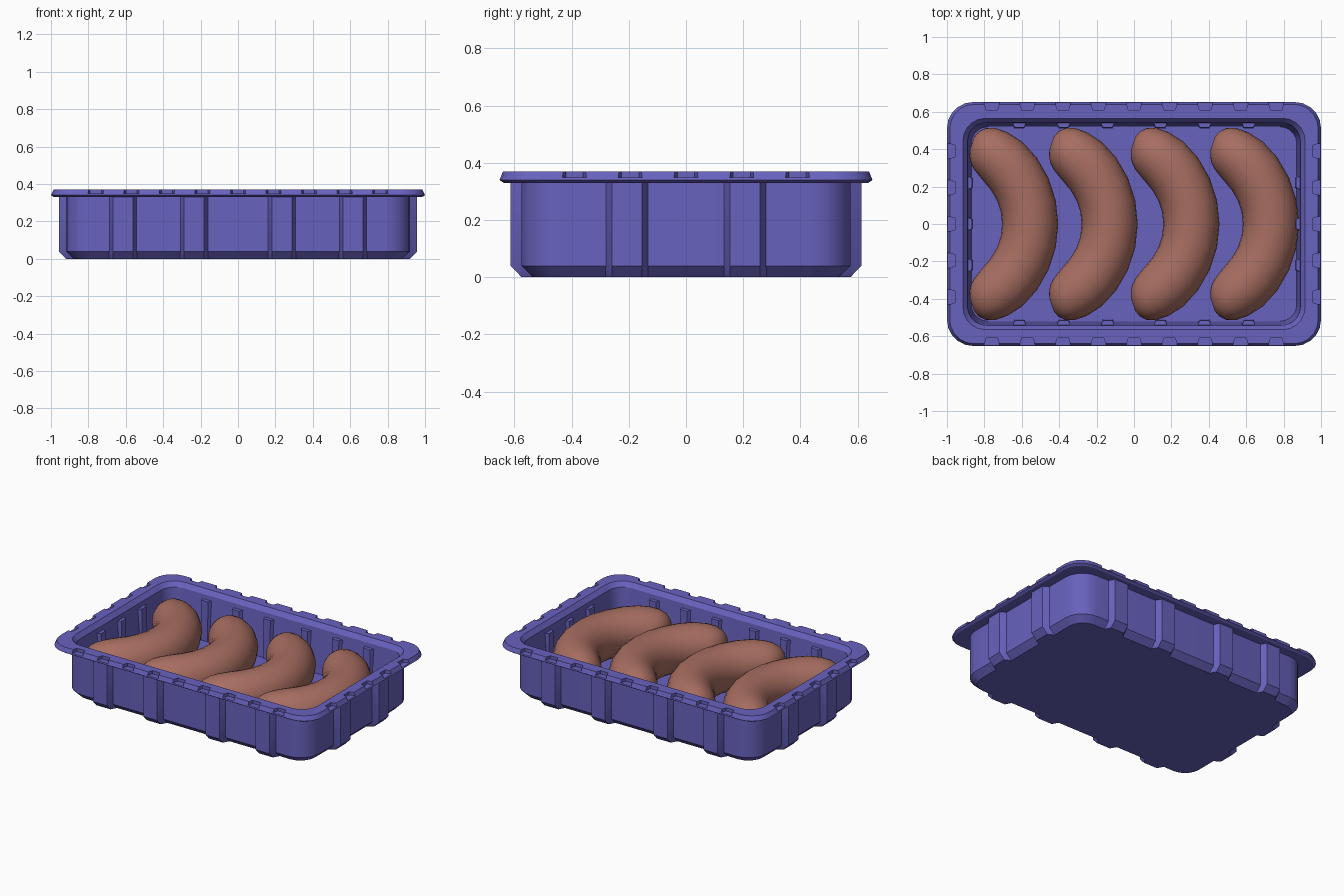
import bpy, bmesh, math
from mathutils import Vector, Matrix

if "Cube" in bpy.data.objects:
    bpy.data.objects.remove(bpy.data.objects["Cube"])


def material(name, rgb):
    m = bpy.data.materials.new(name)
    m.diffuse_color = (*rgb, 1)
    m.use_nodes = True
    m.node_tree.nodes["Principled BSDF"].inputs["Base Color"].default_value = m.diffuse_color
    return m


violet = material("violet plastic", (0.138, 0.122, 0.515))
brown = material("sausage brown", (0.39, 0.155, 0.12))


def finish(bm, name, mat, angle=30):
    bmesh.ops.recalc_face_normals(bm, faces=bm.faces)
    me = bpy.data.meshes.new(name)
    bm.to_mesh(me)
    bm.free()
    me.materials.append(mat)
    ob = bpy.data.objects.new(name, me)
    bpy.context.collection.objects.link(ob)
    smooth(ob, angle)
    return ob


def smooth(ob, angle):
    bpy.ops.object.select_all(action='DESELECT')
    ob.select_set(True)
    bpy.context.view_layer.objects.active = ob
    bpy.ops.object.shade_smooth_by_angle(angle=math.radians(angle))


def loft(bm, rings):
    # skin a list of closed rings and cap both ends
    vs = [[bm.verts.new(p) for p in r] for r in rings]
    for a, b in zip(vs, vs[1:]):
        n = len(a)
        for i in range(n):
            bm.faces.new((a[i], a[(i + 1) % n], b[(i + 1) % n], b[i]))
    bm.faces.new(vs[0][::-1])
    bm.faces.new(vs[-1])


def rounded_rect(hx, hy, r, z, seg=5):
    pts = []
    for k, (sx, sy) in enumerate(((1, 1), (-1, 1), (-1, -1), (1, -1))):
        for i in range(seg + 1):
            a = math.pi / 2 * (k + i / seg)
            pts.append((sx * (hx - r) + r * math.cos(a), sy * (hy - r) + r * math.sin(a), z))
    return pts


def bar(bm, along, wall, angle, levels):
    # trapezoid bar on a wall; levels are (z, back depth, back width, front depth, front width)
    rot = Matrix.Rotation(angle, 3, 'Z')
    rings = []
    for z, b, wb, f, wf in levels:
        rings.append([rot @ Vector(p) for p in (
            (wall + b, along - wb / 2, z), (wall + f, along - wf / 2, z),
            (wall + f, along + wf / 2, z), (wall + b, along + wb / 2, z))])
    loft(bm, rings)


def around(bm, long_pos, long_wall, end_pos, end_wall, levels):
    for side in (0, 1):
        for p in long_pos:
            bar(bm, p, long_wall, math.pi / 2 + side * math.pi, levels)
        for p in end_pos:
            bar(bm, p, end_wall, side * math.pi, levels)


# Tray shell with rim: outside up, over the rim, inside down to the floor
bm = bmesh.new()
loft(bm, [rounded_rect(*p) for p in (
    (0.88, 0.535, 0.11, 0), (0.92, 0.575, 0.14, 0.04), (0.92, 0.575, 0.14, 0.33),
    (0.985, 0.637, 0.13, 0.33), (1.0, 0.652, 0.14, 0.34), (0.985, 0.64, 0.13, 0.37),
    (0.915, 0.565, 0.12, 0.37), (0.89, 0.542, 0.1, 0.34), (0.87, 0.52, 0.09, 0.04))])
tray = finish(bm, "tray", violet)

# Notches around the rim
bm = bmesh.new()
around(bm, [0.19 * i for i in range(-4, 5)], 0.61, [0.195 * i for i in range(-2, 3)], 0.955,
       [(0.348, 0, 0.06, 0.1, 0.12), (0.4, 0, 0.06, 0.1, 0.12)])
cutter = finish(bm, "notch_cutter", violet)
cutter.hide_render = True
mod = tray.modifiers.new("notches", 'BOOLEAN')
mod.operation = 'DIFFERENCE'
mod.solver = 'EXACT'
mod.object = cutter
bpy.context.view_layer.objects.active = tray
bpy.ops.object.modifier_apply(modifier=mod.name)
bpy.data.objects.remove(cutter)
smooth(tray, 30)

# Ribs on the outside walls
bm = bmesh.new()
around(bm, (-0.615, -0.235, 0.235, 0.615), 0.575, (-0.207, 0.207), 0.92,
       [(0, -0.04, 0.15, 0, 0.105), (0.04, -0.003, 0.15, 0.038, 0.105),
        (0.332, -0.003, 0.15, 0.038, 0.105)])
finish(bm, "outer_ribs", violet)

# Small ribs on the inside walls
bm = bmesh.new()
around(bm, (-0.613, -0.377, -0.141, 0.141, 0.377, 0.613), 0.52, (-0.22, 0, 0.22), 0.87,
       [(0.035, 0.01, 0.075, -0.01, 0.05), (0.31, 0.025, 0.075, -0.005, 0.05)])
finish(bm, "inner_ribs", violet)

# Four curved sausages: radius profile swept along an arc
half = [(0, .15), (12, .15), (24, .15), (36, .15), (47, .148), (56, .138), (62, .125),
        (67, .102), (70, .072), (71.6, .035)]
profile = [(-a, r) for a, r in half[:0:-1]] + half
R, SIDES = 0.455, 24
for k, x in enumerate((-1.01, -0.585, -0.148, 0.277)):
    bm = bmesh.new()
    rings = []
    for a, r in profile:
        t = math.radians(a)
        ring = []
        for i in range(SIDES):
            u = 2 * math.pi * i / SIDES
            d = R + r * math.cos(u)
            ring.append((x + d * math.cos(t), d * math.sin(t), 0.195 + r * math.sin(u)))
        rings.append(ring)
    loft(bm, rings)
    finish(bm, f"sausage_{k + 1}", brown, 60)
